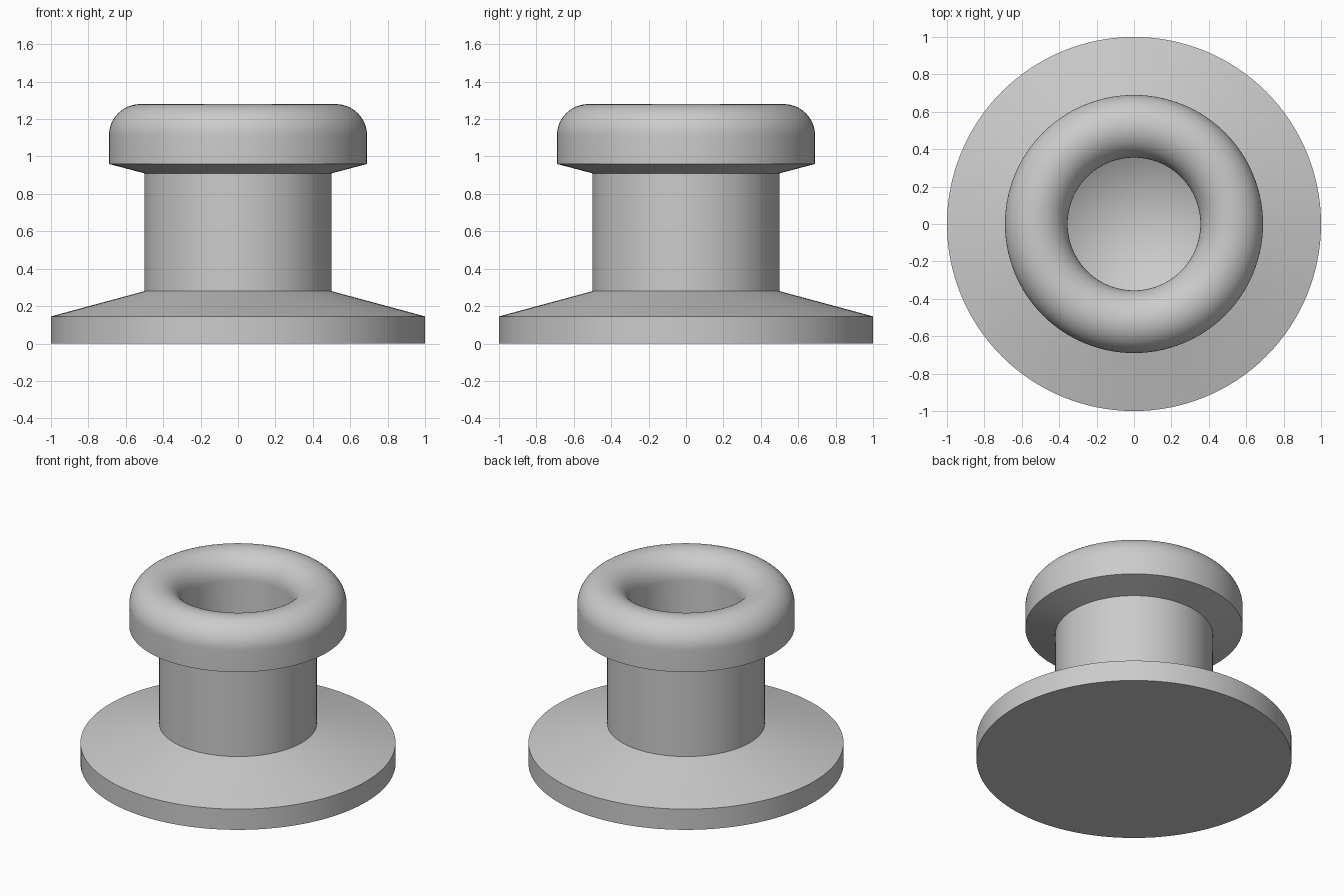
import bpy
import bmesh
import math
from mathutils import Vector

cube = bpy.data.objects.get("Cube")
if cube:
    bpy.data.objects.remove(cube, do_unlink=True)

SEGMENTS = 128
TOP = 1.28          # overall height
COLLAR = 0.69       # outer radius of the collar
BORE = 0.355        # radius of the blind hole
BORE_FLOOR = 0.45   # where the hole's straight wall ends

grey = bpy.data.materials.new("plain grey")
grey.use_nodes = True
colour = (0.6, 0.6, 0.6, 1)
grey.diffuse_color = colour
grey.node_tree.nodes["Principled BSDF"].inputs["Base Color"].default_value = colour


def arc(cx, cz, radius, start, end, steps):
    """Points (radius, height) along a circular arc, angles in degrees."""
    angles = [math.radians(start + (end - start) * i / steps) for i in range(steps + 1)]
    return [(cx + radius * math.cos(a), cz + radius * math.sin(a)) for a in angles]


def turned(name, profile):
    """Revolve a half profile around the z axis into a closed solid."""
    bm = bmesh.new()
    verts = [bm.verts.new((r, 0, z)) for r, z in profile]
    edges = [bm.edges.new(pair) for pair in zip(verts, verts[1:])]
    bmesh.ops.spin(bm, geom=verts + edges, cent=Vector(), axis=Vector((0, 0, 1)),
                   angle=math.tau, steps=SEGMENTS)
    bmesh.ops.remove_doubles(bm, verts=bm.verts, dist=1e-5)
    bmesh.ops.recalc_face_normals(bm, faces=bm.faces)
    mesh = bpy.data.meshes.new(name)
    bm.to_mesh(mesh)
    bm.free()
    mesh.materials.append(grey)
    obj = bpy.data.objects.new(name, mesh)
    bpy.context.collection.objects.link(obj)
    bpy.ops.object.select_all(action="DESELECT")
    obj.select_set(True)
    bpy.context.view_layer.objects.active = obj
    bpy.ops.object.shade_smooth_by_angle(angle=math.radians(25))
    return obj


# Flange, neck and underside of the collar
flange = [(0, 0), (1, 0), (1, 0.145), (0.5, 0.28)]
neck = [(0.5, 0.91), (COLLAR, 0.96)]

# Fully rounded rim, from the collar's outer wall over into the hole
rim_radius = (COLLAR - BORE) / 2
rim = arc((COLLAR + BORE) / 2, TOP - rim_radius, rim_radius, 0, 180, 32)

# Blind hole with a drill-point floor
cone_depth = BORE * math.tan(math.radians(31))
bore = [(BORE, BORE_FLOOR), (0, BORE_FLOOR - cone_depth)]

turned("flanged_spool_body", flange + neck + rim + bore)
